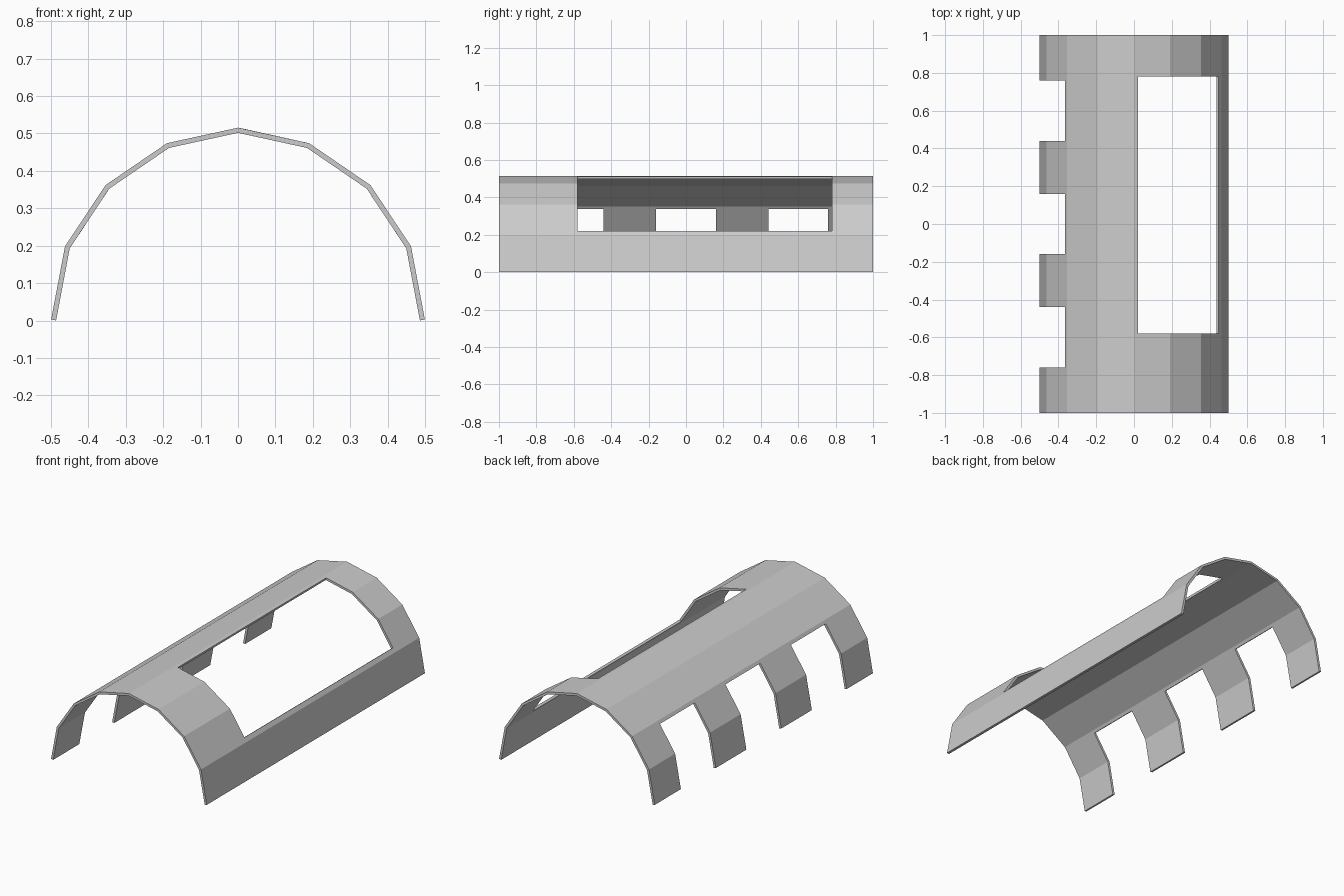
import bpy, bmesh

if "Cube" in bpy.data.objects:
    bpy.data.objects.remove(bpy.data.objects["Cube"])

# Outer arch half profile (x, z), foot to crown
half = [(0.4995, 0.0027), (0.4626, 0.198), (0.354, 0.362), (0.19, 0.474)]
notch_top = (-0.365, 0.345)
opening_low, opening_high = (0.448, 0.22), (0.02, 0.5115)

left = [(-x, z) for x, z in half]
profile = left[:2] + [notch_top] + left[2:] + [(0, 0.5155), opening_high]
profile += [half[3], half[2], opening_low, half[1], half[0]]
opening_y = (-0.58, 0.78)
notches = [(-0.76, -0.44), (-0.16, 0.16), (0.44, 0.76)]
ys = sorted({-1.0, 1.0, *opening_y, *[y for n in notches for y in n]})


def is_open(x, y):
    """True where the shell is cut away."""
    if x < notch_top[0]:
        return any(a < y < b for a, b in notches)
    return opening_high[0] < x < opening_low[0] and opening_y[0] < y < opening_y[1]


# Faceted arch sheet with side opening and leg notches
bm = bmesh.new()
grid = [[bm.verts.new((x, y, z)) for y in ys] for x, z in profile]
for i in range(len(profile) - 1):
    for j in range(len(ys) - 1):
        xm = (profile[i][0] + profile[i + 1][0]) / 2
        ym = (ys[j] + ys[j + 1]) / 2
        if not is_open(xm, ym):
            bm.faces.new((grid[i][j], grid[i + 1][j], grid[i + 1][j + 1], grid[i][j + 1]))
bmesh.ops.delete(bm, geom=[v for v in bm.verts if not v.link_faces], context='VERTS')
# Merge coplanar cells into clean panels
bmesh.ops.dissolve_limit(bm, angle_limit=0.03, verts=bm.verts[:], edges=bm.edges[:])

mesh = bpy.data.meshes.new("arched_shell")
bm.to_mesh(mesh)
bm.free()
shell = bpy.data.objects.new("arched_shell", mesh)
bpy.context.collection.objects.link(shell)

# Wall thickness, inward
wall = shell.modifiers.new("wall", 'SOLIDIFY')
wall.thickness = 0.0135
wall.offset = -1
wall.use_even_offset = True
